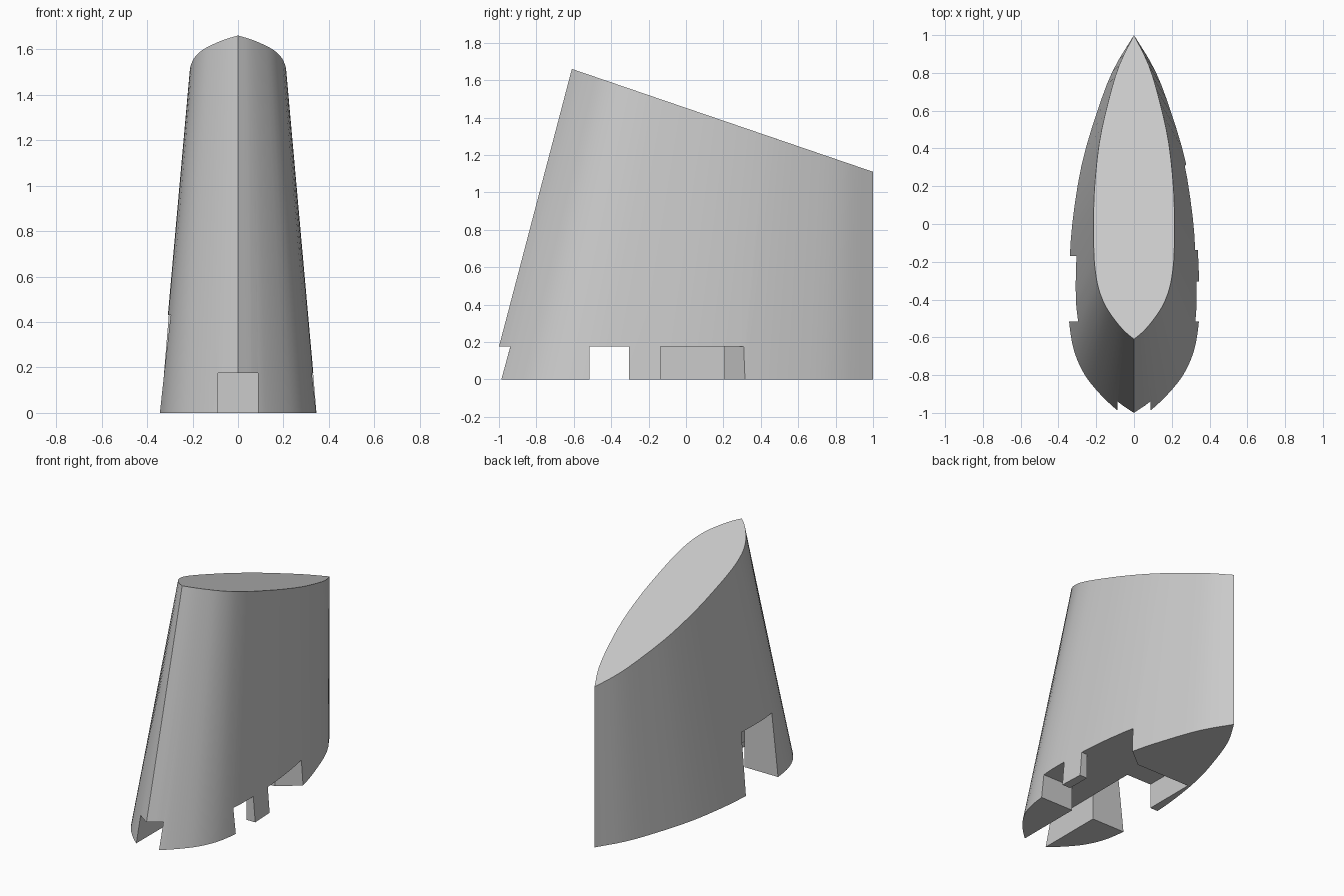
import bpy, bmesh, math
from mathutils import Vector

cube = bpy.data.objects.get("Cube")
if cube:
    bpy.data.objects.remove(cube, do_unlink=True)

grey = bpy.data.materials.new("plain_grey")
grey.use_nodes = True
grey.diffuse_color = (0.6, 0.6, 0.6, 1)
grey.node_tree.nodes["Principled BSDF"].inputs["Base Color"].default_value = (0.6, 0.6, 0.6, 1)


def bridge(name, lower, upper):
    """Closed solid between two matching rings."""
    bm = bmesh.new()
    a = [bm.verts.new(p) for p in lower]
    b = [bm.verts.new(p) for p in upper]
    n = len(a)
    bm.faces.new(a[::-1])
    bm.faces.new(b)
    for i in range(n):
        j = (i + 1) % n
        bm.faces.new((a[i], a[j], b[j], b[i]))
    bmesh.ops.recalc_face_normals(bm, faces=bm.faces[:])
    mesh = bpy.data.meshes.new(name)
    bm.to_mesh(mesh)
    bm.free()
    mesh.materials.append(grey)
    obj = bpy.data.objects.new(name, mesh)
    bpy.context.collection.objects.link(obj)
    return obj


def prism(name, outline, bottom, top):
    return bridge(name, [(x, y, bottom) for x, y in outline], [(x, y, top) for x, y in outline])


def smooth_curve(pts, steps):
    """Catmull-Rom curve through the points."""
    p = [Vector(q) for q in pts]
    p = [2 * p[0] - p[1]] + p + [2 * p[-1] - p[-2]]
    out = []
    for i in range(1, len(p) - 2):
        a, b, c, d = p[i - 1:i + 3]
        for k in range(steps):
            t = k / steps
            out.append(0.5 * (2 * b + (c - a) * t + (2 * a - 5 * b + 4 * c - d) * t * t
                              + (3 * b - a - 3 * c + d) * t ** 3))
    return out + [p[-2]]


# Half of the base outline, front point to tail point, then mirrored
half = smooth_curve([(0, -1.046), (0.09, -0.985), (0.18, -0.9), (0.26, -0.8), (0.315, -0.68),
                     (0.34, -0.55), (0.347, -0.43), (0.343, -0.25), (0.327, 0), (0.278, 0.31),
                     (0.2, 0.58), (0.113, 0.81), (0, 1)], 3)
base = [(p.x, p.y) for p in half] + [(-p.x, p.y) for p in half[-2:0:-1]]


# Tapered body ending in a sloping top plane
def top_point(x, y):
    d = 1 - y
    z = (1.11 + 0.3416 * d) / (1 + 0.0438 * d)
    return (x * (1 - 0.258 * z), 1 - d * (1 - 0.1283 * z), z)


body = bridge("tapered_body", [(x, y, 0) for x, y in base], [top_point(x, y) for x, y in base])

# Recess in the underside, with its side openings and front slot
recess = prism("underside_recess_cutter",
               [(-0.087, -1.3), (0.087, -1.3), (0.087, -0.515), (0.5, -0.515), (0.5, -0.305),
                (0.28, -0.305), (0.28, -0.137), (0.5, -0.137), (0.5, 0.495), (0.14, 0.205),
                (-0.28, 0.205), (-0.28, -0.17), (-0.5, -0.17), (-0.5, -0.515), (-0.087, -0.515)],
               -0.1, 0.175)
# Taller pocket on the right side
pocket = prism("side_pocket_cutter",
               [(-0.5, -0.515), (-0.087, -0.515), (-0.087, -0.17), (-0.5, -0.17)], -0.1, 0.43)

bpy.context.view_layer.objects.active = body
for cutter in (recess, pocket):
    cutter.hide_render = True
    mod = body.modifiers.new(cutter.name, 'BOOLEAN')
    mod.operation = 'DIFFERENCE'
    mod.solver = 'EXACT'
    mod.object = cutter
    bpy.ops.object.modifier_apply(modifier=mod.name)
    bpy.data.objects.remove(cutter, do_unlink=True)

# Smooth sides with crisp edges
bpy.ops.object.select_all(action='DESELECT')
body.select_set(True)
bpy.ops.object.shade_smooth_by_angle(angle=math.radians(25))
